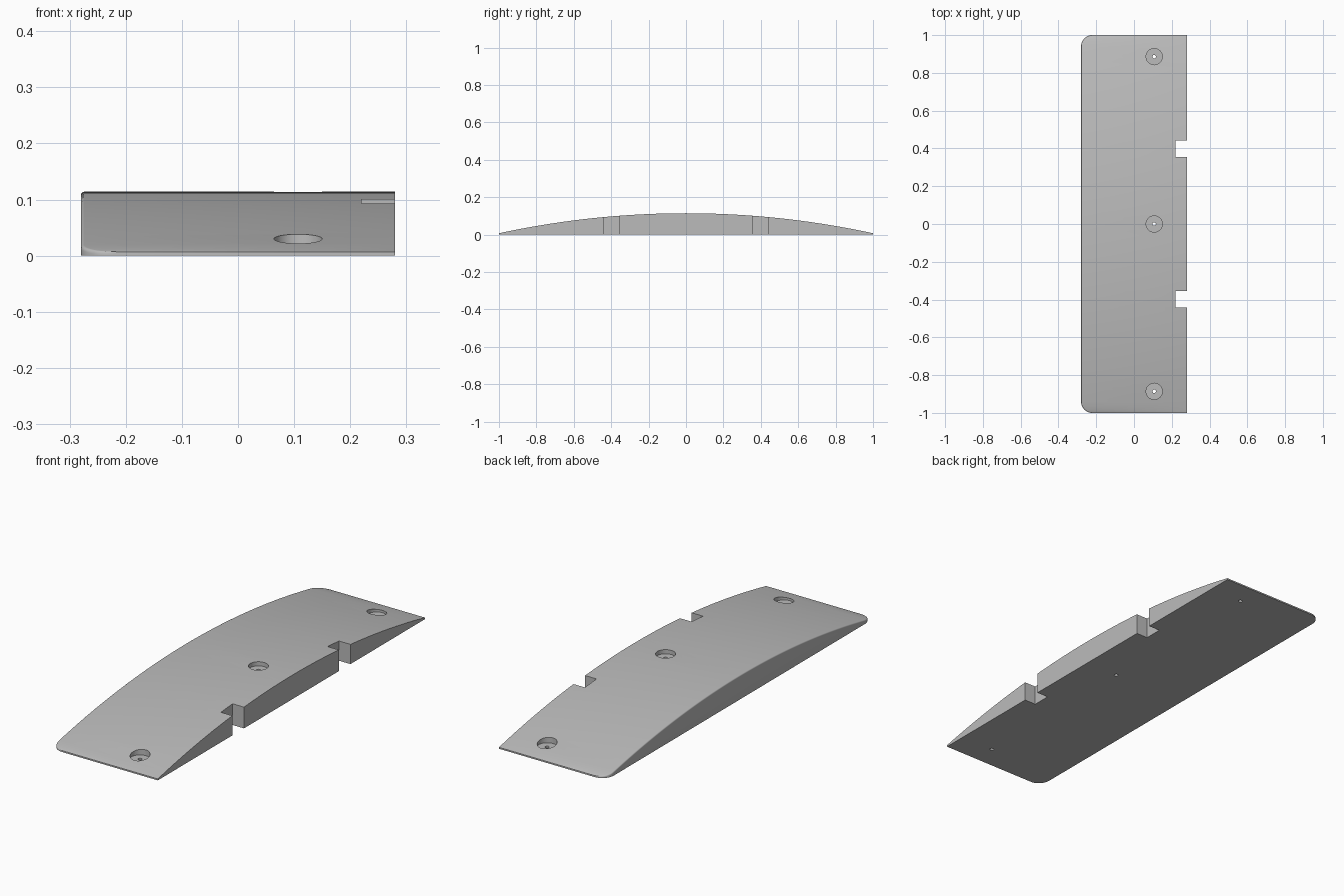
import bpy, bmesh, math

if "Cube" in bpy.data.objects:
    bpy.data.objects.remove(bpy.data.objects["Cube"], do_unlink=True)

HALF_X, PEAK, END = 0.28, 0.114, 0.007
CORNER, FILLET = 0.06, 0.006
RISE = PEAK - END
RADIUS = (1 + RISE ** 2) / (2 * RISE)

grey = bpy.data.materials.new("plain grey")
grey.use_nodes = True
grey.diffuse_color = (0.5, 0.5, 0.5, 1)
grey.node_tree.nodes["Principled BSDF"].inputs["Base Color"].default_value = (0.5, 0.5, 0.5, 1)


def top_z(y):
    return PEAK - RADIUS + math.sqrt(RADIUS ** 2 - y * y)


def left_x(y):
    d = max(0, abs(y) - (1 - CORNER))
    return -HALF_X + CORNER - math.sqrt(max(0, CORNER ** 2 - d * d))


def finish(bm, name):
    bmesh.ops.recalc_face_normals(bm, faces=bm.faces)
    mesh = bpy.data.meshes.new(name)
    bm.to_mesh(mesh)
    bm.free()
    mesh.materials.append(grey)
    obj = bpy.data.objects.new(name, mesh)
    bpy.context.collection.objects.link(obj)
    return obj


def cut(target, cutter):
    mod = target.modifiers.new("cut", "BOOLEAN")
    mod.operation, mod.solver, mod.object = "DIFFERENCE", "EXACT", cutter
    bpy.context.view_layer.objects.active = target
    bpy.ops.object.modifier_apply(modifier=mod.name)
    bpy.data.objects.remove(cutter, do_unlink=True)


def box_cutter(x0, x1, y0, y1):
    bm = bmesh.new()
    bmesh.ops.create_cube(bm, size=1)
    for v in bm.verts:
        v.co = (x1 if v.co.x > 0 else x0, y1 if v.co.y > 0 else y0, v.co.z)
    return finish(bm, "notch_cutter")


def round_cutter(x, y, z0, z1, r):
    bm = bmesh.new()
    bmesh.ops.create_cone(bm, cap_ends=True, segments=40, radius1=r, radius2=r, depth=z1 - z0)
    bmesh.ops.translate(bm, verts=bm.verts, vec=(x, y, (z0 + z1) / 2))
    return finish(bm, "hole_cutter")


# Arched body: cross-sections lofted along its length, denser at the round corners
corner_ys = [1 - CORNER + CORNER * math.sin(i * math.pi / 20) for i in range(11)]
middle_ys = [(1 - CORNER) * i / 24 for i in range(-23, 24)]
stations = [-y for y in reversed(corner_ys)] + middle_ys + corner_ys
bm = bmesh.new()
rings = []
for y in stations:
    xl, z = left_x(y), top_z(y)
    f = min(FILLET, z * 0.7)
    section = [(HALF_X, 0), (xl, 0)]
    for i in range(5):
        a = i * math.pi / 8
        section.append((xl + f * (1 - math.cos(a)), z - f * (1 - math.sin(a))))
    section.append((HALF_X, z))
    rings.append([bm.verts.new((x, y, h)) for x, h in section])
for a, b in zip(rings, rings[1:]):
    for i in range(len(a)):
        j = (i + 1) % len(a)
        bm.faces.new((a[i], a[j], b[j], b[i]))
bm.faces.new(rings[0])
bm.faces.new(rings[-1])
body = finish(bm, "arched_plate")

# Two rectangular notches in the straight side
for side in (-1, 1):
    y0, y1 = sorted((side * 0.355, side * 0.442))
    cut(body, box_cutter(0.22, 0.4, y0, y1))

# Three counterbored screw holes
for y, floor in ((-0.886, 0.011), (0, 0.094), (0.886, 0.011)):
    cut(body, round_cutter(0.107, y, floor, 0.3, 0.043))
    cut(body, round_cutter(0.107, y, -0.1, 0.25, 0.009))

# Smooth curved surfaces with crisp edges
bpy.ops.object.select_all(action="DESELECT")
body.select_set(True)
bpy.context.view_layer.objects.active = body
bpy.ops.object.shade_smooth_by_angle(angle=math.radians(30))
